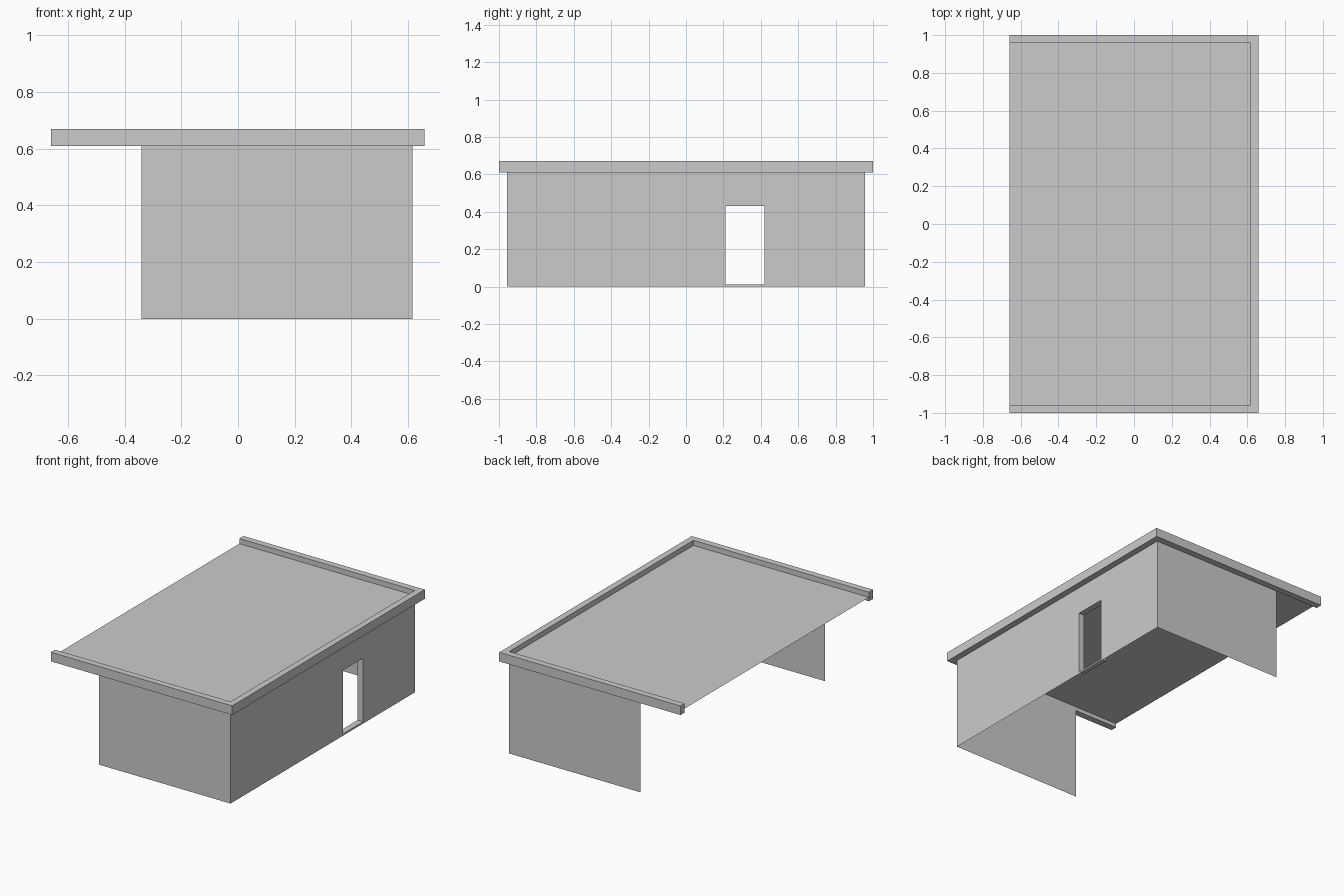
import bpy, bmesh

if "Cube" in bpy.data.objects:
    bpy.data.objects.remove(bpy.data.objects["Cube"])

X_LEFT, X_OPEN, X_WALL, X_EAVE = -0.66, -0.34, 0.616, 0.658
Y_WALL, Y_EAVE = 0.957, 1.0
Z_EAVE, Z_ROOF, Z_TOP = 0.61, 0.636, 0.67


def finish(name, bm):
    bmesh.ops.remove_doubles(bm, verts=bm.verts, dist=1e-5)
    mesh = bpy.data.meshes.new(name)
    bm.to_mesh(mesh)
    bm.free()
    obj = bpy.data.objects.new(name, mesh)
    bpy.context.collection.objects.link(obj)
    return obj


def face(bm, pts):
    return bm.faces.new([bm.verts.new(p) for p in pts])


# Front and back walls: thin sheets, facing outward
for name, s in (("front_wall", -1), ("back_wall", 1)):
    bm = bmesh.new()
    xs = (X_OPEN, X_WALL) if s < 0 else (X_WALL, X_OPEN)
    y = s * Y_WALL
    face(bm, [(xs[0], y, 0), (xs[1], y, 0), (xs[1], y, Z_EAVE), (xs[0], y, Z_EAVE)])
    finish(name, bm)

# Right wall: sheet of cells with the doorway cell left out
ys = (-Y_WALL, 0.21, 0.42, Y_WALL)
zs = (0, 0.012, 0.43, Z_EAVE)
bm = bmesh.new()
for i in range(3):
    for j in range(3):
        if (i, j) != (1, 1):
            a, b, c, d = ys[i], ys[i + 1], zs[j], zs[j + 1]
            face(bm, [(X_WALL, a, c), (X_WALL, b, c), (X_WALL, b, d), (X_WALL, a, d)])
finish("door_wall", bm)

# Doorway reveal going inward
bm = bmesh.new()
ring = [(ys[1], zs[1]), (ys[2], zs[1]), (ys[2], zs[2]), (ys[1], zs[2])]
for k in range(4):
    (a, c), (b, d) = ring[k], ring[(k + 1) % 4]
    face(bm, [(X_WALL, a, c), (X_WALL - 0.04, a, c), (X_WALL - 0.04, b, d), (X_WALL, b, d)])
finish("door_reveal", bm)

# Flat roof sheet, recessed below the parapet top
bm = bmesh.new()
face(bm, [(X_LEFT, -Y_WALL, Z_ROOF), (X_WALL, -Y_WALL, Z_ROOF),
          (X_WALL, Y_WALL, Z_ROOF), (X_LEFT, Y_WALL, Z_ROOF)])
finish("roof", bm)

# U-shaped parapet, open on the left side
bm = bmesh.new()
outline = [(X_LEFT, -Y_EAVE), (X_EAVE, -Y_EAVE), (X_EAVE, Y_EAVE), (X_LEFT, Y_EAVE),
           (X_LEFT, Y_WALL), (X_WALL, Y_WALL), (X_WALL, -Y_WALL), (X_LEFT, -Y_WALL)]
base = face(bm, [(x, y, Z_EAVE) for x, y in outline])
top = bmesh.ops.extrude_face_region(bm, geom=[base], use_keep_orig=True)
bmesh.ops.translate(bm, vec=(0, 0, Z_TOP - Z_EAVE),
                    verts=[v for v in top["geom"] if isinstance(v, bmesh.types.BMVert)])
bmesh.ops.recalc_face_normals(bm, faces=bm.faces)
finish("parapet", bm)
